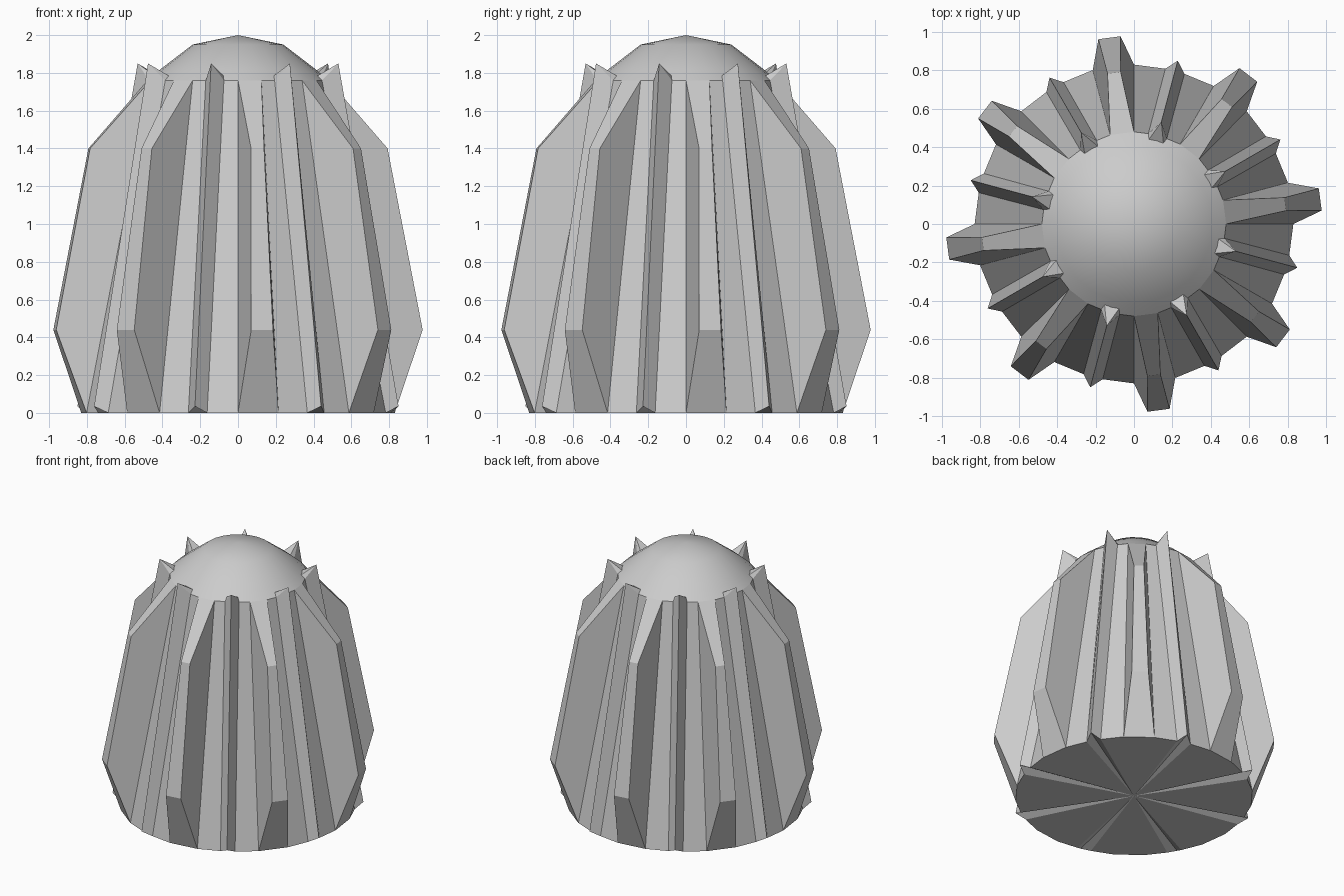
import bpy, bmesh
from math import radians, sin, cos
from mathutils import Vector

if "Cube" in bpy.data.objects:
    bpy.data.objects.remove(bpy.data.objects["Cube"])

R0, R1, ZR = 0.83, 0.48, 1.76     # foot radius, rim radius, rim height


def P(r, deg, z):
    a = radians(deg)
    return Vector((r * cos(a), r * sin(a), z))


def make(name, faces):
    bm = bmesh.new()
    for f in faces:
        bm.faces.new([bm.verts.new(v) for v in f])
    bmesh.ops.remove_doubles(bm, verts=bm.verts, dist=0.0005)
    bmesh.ops.recalc_face_normals(bm, faces=bm.faces)
    me = bpy.data.meshes.new(name)
    bm.to_mesh(me)
    bm.free()
    ob = bpy.data.objects.new(name, me)
    bpy.context.collection.objects.link(ob)
    return ob


body = []
C = Vector((0, 0, 0))
for k in range(8):
    a = 90 + 45 * k
    low = [P(R0, a + d, 0) for d in (0, 15, 30, 45)]
    top = [P(R1, a + d, ZR) for d in (0, 15, 30, 45)]

    # broad rib: one wall panel pulled outward into a narrow faceted fin
    left = [low[0], P(0.98, a + 4.1, 0.44), P(0.795, a + 5, 1.4), top[0]]
    right = [low[1], P(0.98, a + 10.9, 0.44), P(0.795, a + 10, 1.4), top[1]]
    body += [left, right]
    body += [[left[i], right[i], right[i + 1], left[i + 1]] for i in range(3)]
    body.append([C, low[0], low[1]])

    # slim ridge on the next wall edge, ending in a spike over the rim
    tip, foot = P(0.55, a + 30, 1.85), P(0.88, a + 30, 0.035)
    backs = []
    for s, j in ((-1, 1), (1, 3)):
        b = low[2].lerp(low[j], 0.24)
        t = top[2].lerp(top[j], 0.40)
        back = P(0.448, a + 30 + s * 5, 1.785)
        backs.append(back)
        body += [[low[j], b, t, top[j]],      # plain wall beside the ridge
                 [b, foot, tip, t],           # ridge flank
                 [t, tip, back],              # spike side
                 [C, b, low[j]],              # base panel
                 [C, foot, b]]                # shallow groove under the ridge
    body.append([tip, backs[0], backs[1]])
make("ribbed_body", body)

# smooth dome cap
rings = [(R1, ZR), (0.41, 1.82), (0.24, 1.95)]
cap = []
for i in range(24):
    a, b = 15 * i, 15 * i + 15
    for (r, z), (q, w) in zip(rings, rings[1:]):
        cap.append([P(r, a, z), P(r, b, z), P(q, b, w), P(q, a, w)])
    cap.append([P(0.24, a, 1.95), P(0.24, b, 1.95), Vector((0, 0, 2))])
dome = make("dome_cap", cap)
for p in dome.data.polygons:
    p.use_smooth = True
